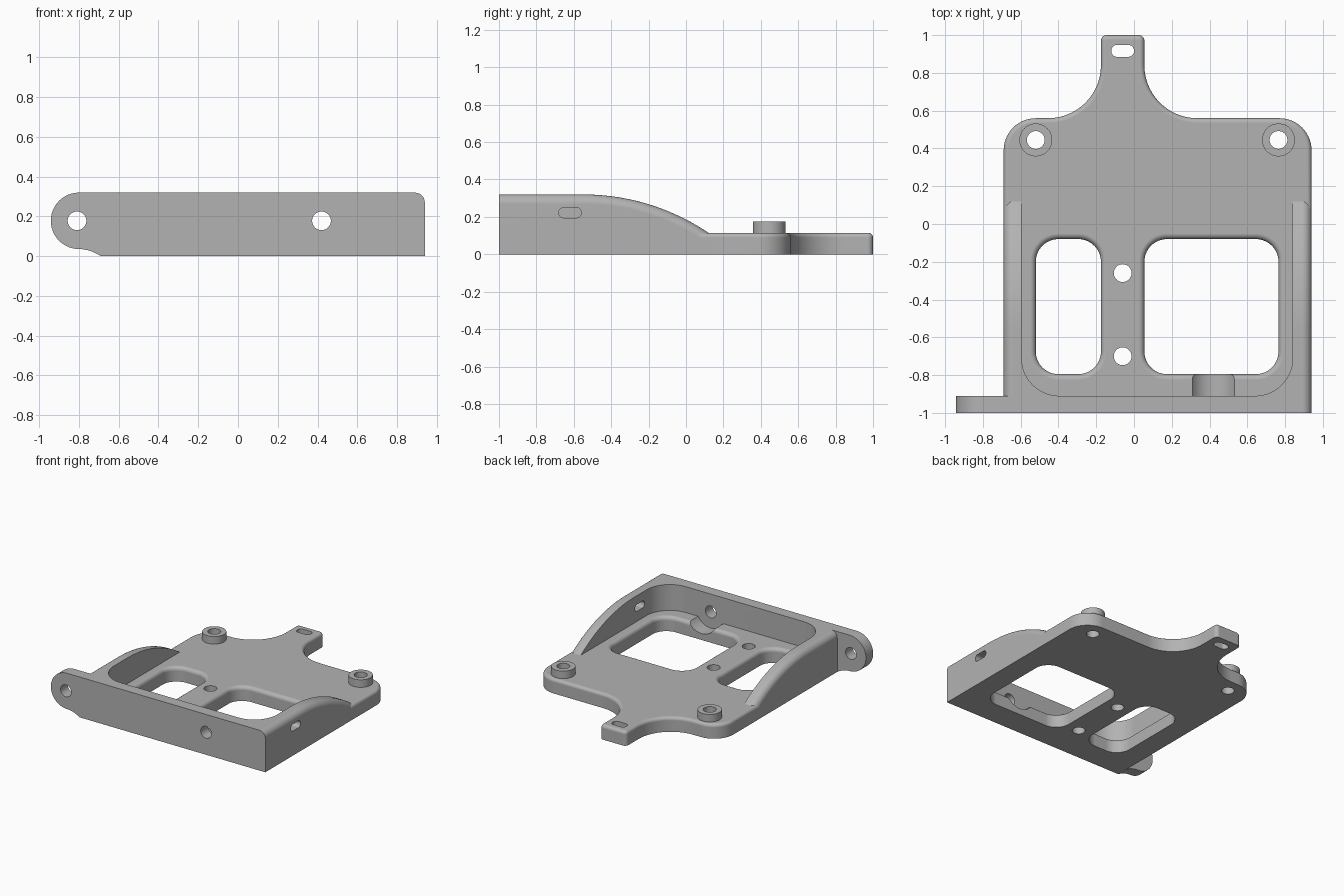
import bpy, bmesh, math
from mathutils import Vector

if "Cube" in bpy.data.objects:
    bpy.data.objects.remove(bpy.data.objects["Cube"], do_unlink=True)

TOP, WALL = 0.115, 0.32           # plate and wall heights
LEFT, RIGHT, FRONT = -0.69, 0.94, -1.0
INNER = -0.91                     # inner face of the front wall
HOLE = 0.047

metal = bpy.data.materials.new("grey metal")
metal.use_nodes = True
metal.diffuse_color = (0.45, 0.45, 0.45, 1)
metal.node_tree.nodes["Principled BSDF"].inputs["Base Color"].default_value = (0.45, 0.45, 0.45, 1)


# Outline helpers (counter-clockwise 2D points)
def rounded(corners, steps=14):
    pts = []
    for i, (x, y, r) in enumerate(corners):
        p = Vector((x, y))
        if r == 0:
            pts.append(p)
            continue
        nxt = corners[(i + 1) % len(corners)]
        a = (Vector(corners[i - 1][:2]) - p).normalized()
        b = (Vector(nxt[:2]) - p).normalized()
        half = a.angle(b) / 2
        c = p + (a + b).normalized() * r / math.sin(half)
        s = p + a * r / math.tan(half) - c
        e = p + b * r / math.tan(half) - c
        start = math.atan2(s.y, s.x)
        sweep = math.atan2(s.x * e.y - s.y * e.x, s.dot(e))
        for k in range(steps + 1):
            t = start + sweep * k / steps
            pts.append(c + Vector((math.cos(t), math.sin(t))) * r)
    return pts


def rect(x0, x1, y0, y1, r):
    return rounded([(x0, y0, r), (x1, y0, r), (x1, y1, r), (x0, y1, r)])


def disc(cx, cy, r, n=48):
    return [Vector((cx + r * math.cos(math.tau * i / n), cy + r * math.sin(math.tau * i / n)))
            for i in range(n)]


def inset(pts, d):
    out = []
    for i, p in enumerate(pts):
        u = (p - pts[i - 1]).normalized()
        v = (pts[(i + 1) % len(pts)] - p).normalized()
        n1, n2 = Vector((-u.y, u.x)), Vector((-v.y, v.x))
        out.append(p + (n1 + n2) * d / (1 + n1.dot(n2)))
    return out


# Solid through a stack of matching outlines along one axis
def loft(name, layers, axis="z"):
    place = {"x": lambda p, w: (w, p[0], p[1]),
             "y": lambda p, w: (p[0], w, p[1]),
             "z": lambda p, w: (p[0], p[1], w)}[axis]
    bm = bmesh.new()
    rings = [[bm.verts.new(place(p, w)) for p in pts] for pts, w in layers]
    for lo, hi in zip(rings, rings[1:]):
        for i in range(len(lo)):
            bm.faces.new((lo[i - 1], lo[i], hi[i], hi[i - 1]))
    bm.faces.new(rings[0][::-1])
    bm.faces.new(rings[-1])
    bmesh.ops.recalc_face_normals(bm, faces=bm.faces)
    mesh = bpy.data.meshes.new(name)
    bm.to_mesh(mesh)
    bm.free()
    mesh.materials.append(metal)
    obj = bpy.data.objects.new(name, mesh)
    bpy.context.collection.objects.link(obj)
    return obj


def prism(name, pts, a, b, axis="z"):
    return loft(name, [(pts, a), (pts, b)], axis)


def combine(target, tool, operation="DIFFERENCE"):
    mod = target.modifiers.new("combine", "BOOLEAN")
    mod.operation, mod.solver, mod.object = operation, "EXACT", tool
    bpy.context.view_layer.objects.active = target
    bpy.ops.object.modifier_apply(modifier=mod.name)
    bpy.data.objects.remove(tool, do_unlink=True)


def arc_steps(n=6):
    return [math.pi / 2 * k / n for k in range(n + 1)]


# Base plate with a rounded upper rim and a rear tab
outline = rounded([(LEFT, FRONT, 0), (RIGHT, FRONT, 0), (RIGHT, 0.56, 0.17),
                   (0.055, 0.56, 0.28), (0.055, 1, 0.03), (-0.175, 1, 0.03),
                   (-0.175, 0.56, 0.28), (LEFT, 0.56, 0.17)])
rim = 0.025
plate = loft("bracket", [(outline, 0)] + [
    (inset(outline, rim * (1 - math.cos(t))), TOP - rim + rim * math.sin(t)) for t in arc_steps()])

# Raised bosses at the rear corners
bosses = [(-0.52, 0.445), (0.765, 0.445)]
for x, y in bosses:
    combine(plate, prism("boss", disc(x, y, 0.087), 0.05, 0.175), "UNION")

# Windows with a rounded upper edge
soft = 0.03
for x0, x1 in ((-0.52, -0.175), (0.055, 0.765)):
    win = rect(x0, x1, -0.795, -0.08, 0.12)
    layers = [(win, -0.1)] + [(inset(win, -soft * (1 - math.cos(t))),
                               TOP - soft + soft * math.sin(t)) for t in arc_steps()]
    layers.append((inset(win, -soft), 0.3))
    combine(plate, loft("window_cutter", layers))

# Clearance groove behind the front hole
combine(plate, prism("groove_cutter", disc(0.42, 0.178, 0.128), INNER, -0.7, "y"))

# Walls: sloping side profile with rounded outer shoulders
drop, run, begin = WALL - TOP, 0.67, -0.55
radius = (run ** 2 + drop ** 2) / (2 * drop)
sweep = math.asin(run / radius)


def side_profile(d):
    arc = [(begin + (radius - d) * math.sin(sweep * k / 20),
            WALL - radius + (radius - d) * math.cos(sweep * k / 20)) for k in range(21)]
    return [(FRONT, 0), (FRONT, WALL - d)] + arc + [(begin + run, 0)]


shoulder = 0.05
left_half = [(side_profile(shoulder * (1 - math.sin(t))), LEFT + shoulder * (1 - math.cos(t)))
             for t in arc_steps()]
right_half = [(p, LEFT + RIGHT - w) for p, w in reversed(left_half)]
walls = loft("walls", left_half + right_half, "x")
cavity = rounded([(-0.595, INNER, 0.2), (0.84, INNER, 0.2), (0.84, 1, 0), (-0.595, 1, 0)])
combine(walls, prism("cavity_cutter", cavity, -0.1, 1))

# Rounded ear on the front wall
cx, cz, er = -0.8, 0.178, 0.142
ear = [(-0.6, 0), (-0.6, WALL)]
ear += [(cx + er * math.cos(math.pi * (0.5 + k / 24)), cz + er * math.sin(math.pi * (0.5 + k / 24)))
        for k in range(25)]
ear += [(cx + 0.11 * k / 6, (cz - er) * (1 - (k / 6) ** 2)) for k in range(1, 7)]
combine(walls, prism("ear", ear, FRONT, INNER, "y"), "UNION")
combine(plate, walls, "UNION")

# Round holes, tab slot and side slot
for x, y in bosses + [(-0.06, -0.26), (-0.06, -0.70)]:
    combine(plate, prism("hole_cutter", disc(x, y, HOLE), -0.1, 0.5))
for x in (-0.81, 0.42):
    combine(plate, prism("front_hole_cutter", disc(x, 0.178, HOLE), -1.1, -0.8, "y"))
combine(plate, prism("tab_slot_cutter", rect(-0.12, 0, 0.885, 0.948, 0.03), -0.1, 0.5))
combine(plate, prism("side_slot_cutter", rect(-0.68, -0.56, 0.195, 0.25, 0.027), 0.7, 1.1, "x"))

# Smooth fillets, crisp edges
bpy.ops.object.select_all(action="DESELECT")
plate.select_set(True)
bpy.context.view_layer.objects.active = plate
bpy.ops.object.shade_smooth_by_angle(angle=math.radians(30))
weighted = plate.modifiers.new("even normals", "WEIGHTED_NORMAL")
weighted.keep_sharp = True
